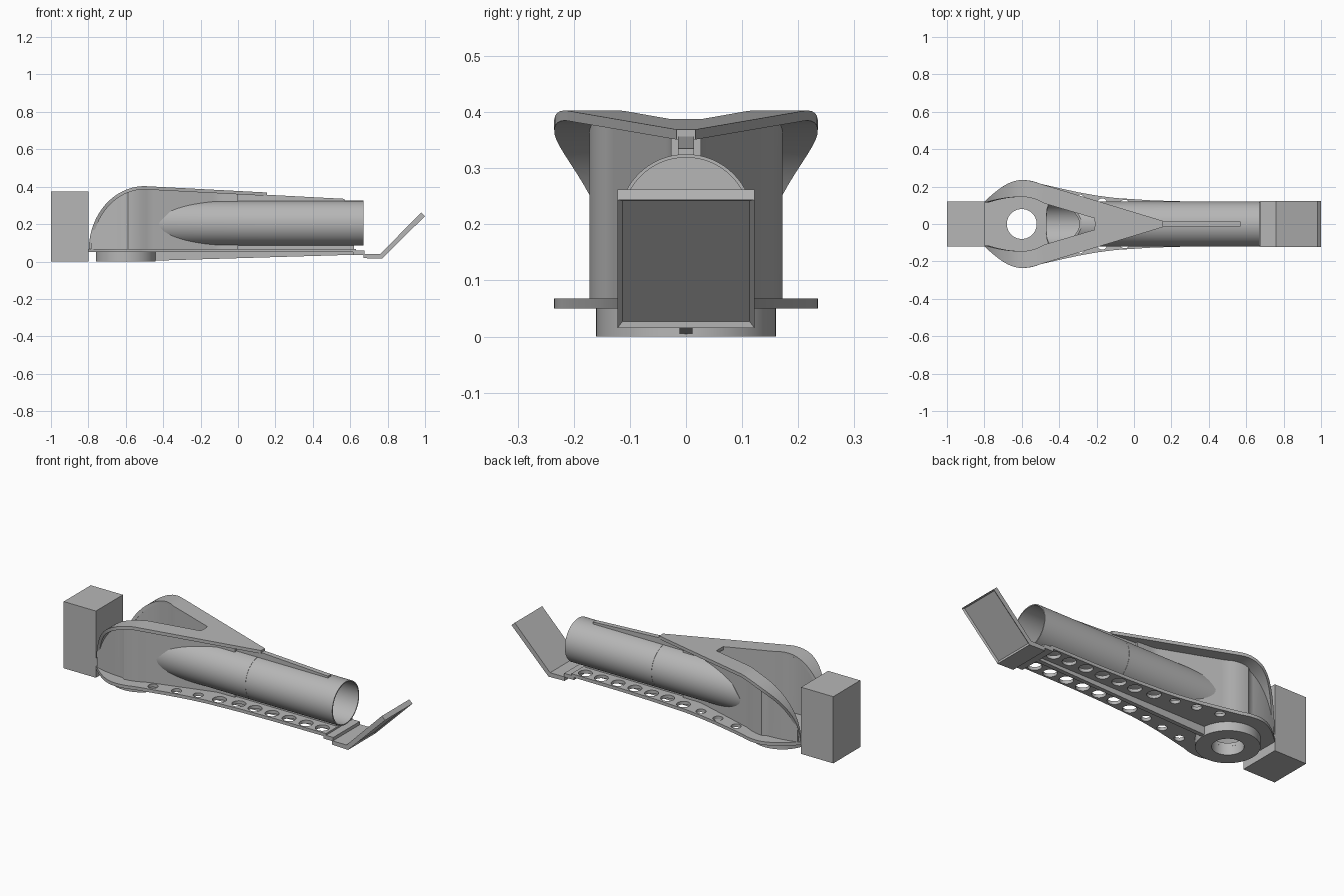
import bpy, bmesh, math
from mathutils import Vector

cube = bpy.data.objects.get("Cube")
if cube:
    bpy.data.objects.remove(cube, do_unlink=True)

grey = bpy.data.materials.new("plain_grey")
grey.use_nodes = True
COLOUR = (0.47, 0.47, 0.47, 1)
grey.diffuse_color = COLOUR
grey.node_tree.nodes["Principled BSDF"].inputs["Base Color"].default_value = COLOUR


def finish(name, bm):
    bmesh.ops.recalc_face_normals(bm, faces=bm.faces)
    mesh = bpy.data.meshes.new(name)
    bm.to_mesh(mesh)
    bm.free()
    obj = bpy.data.objects.new(name, mesh)
    bpy.context.collection.objects.link(obj)
    mesh.materials.append(grey)
    return obj


def smooth(obj):
    bpy.ops.object.select_all(action='DESELECT')
    obj.select_set(True)
    bpy.context.view_layer.objects.active = obj
    bpy.ops.object.shade_smooth_by_angle(angle=math.radians(30))


def loft(name, rings, closed=False):
    """Bridge rings of points; cap both ends unless the loft is closed."""
    bm = bmesh.new()
    loops = [[bm.verts.new(p) for p in ring] for ring in rings]
    n = len(loops[0])
    pairs = list(zip(loops, loops[1:]))
    if closed:
        pairs.append((loops[-1], loops[0]))
    else:
        bm.faces.new(loops[0])
        bm.faces.new(loops[-1])
    for a, b in pairs:
        for i in range(n):
            j = (i + 1) % n
            bm.faces.new((a[i], a[j], b[j], b[i]))
    return finish(name, bm)


def extrude(name, points, depth):
    """Prism from a flat outline along a depth vector."""
    d = Vector(depth)
    return loft(name, [points, [Vector(p) + d for p in points]])


def box(name, x, y, z):
    return extrude(name, [(x[0], y[0], z[0]), (x[1], y[0], z[0]),
                          (x[1], y[1], z[0]), (x[0], y[1], z[0])], (0, 0, z[1] - z[0]))


def interp(table, x):
    if x <= table[0][0]:
        return table[0][1]
    for (x0, y0), (x1, y1) in zip(table, table[1:]):
        if x <= x1:
            return y0 + (y1 - y0) * (x - x0) / (x1 - x0)
    return table[-1][1]


def tube(name, x0, x1, r, ri, start=None):
    """Hollow tube along x, with an optional shaped start."""
    n, zc = 64, 0.205
    rings = []
    for radius, at_end in ((r, 0), (r, 1), (ri, 1), (ri, 0)):
        ring = []
        for k in range(n):
            a = 2 * math.pi * k / n
            z = zc + radius * math.sin(a)
            x = x1 if at_end else (start(z) if start else x0)
            ring.append((x, radius * math.cos(a), z))
        rings.append(ring)
    smooth(loft(name, rings, closed=True))


# Width and height rules shared by the flanges, walls and base
def outer_y(x):
    if x < -0.5:
        return 0.12 + 0.115 * math.cos((x + 0.6) / 0.2 * math.pi / 2) if x < -0.6 \
            else 0.235 - 2.0 * (x + 0.6) ** 2
    return max(0.014, 0.215 - 0.303 * (x + 0.5))


def inner_y(x):
    if x < -0.48:
        return 0.145 - 0.8 * (x + 0.6) ** 2 if x < -0.6 else 0.145 - 2.4 * (x + 0.6) ** 2
    return max(0.0, 0.11 - 0.296 * (x + 0.48))


def top_z(x):
    if x < -0.5:
        t = min(1, (-0.5 - x) / 0.298)
        return 0.06 + 0.343 * math.sqrt(1 - t * t)
    return 0.403 - 0.052 * (x + 0.5)


# Upper flange: arched strip on each side, merging to a point
arc = [math.pi / 2 * k / 20 for k in range(21)]
path = [(-0.5 - 0.298 * math.cos(a), 0.06 + 0.343 * math.sin(a),
         math.cos(a), -math.sin(a)) for a in arc]
path += [(x, top_z(x), 0, -1) for x in (-0.48, -0.4, -0.3, -0.211, -0.209, 0.0, 0.155)]
for side, s in (("left", 1), ("right", -1)):
    rings = []
    for x, z, nx, nz in path:
        yi = 0 if x > -0.21 else inner_y(x)
        yo = outer_y(x)
        xi, zi = x + 0.018 * nx, z + 0.018 * nz
        rings.append([(x, s * yi, z), (x, s * yo, z), (xi, s * yo, zi), (xi, s * yi, zi)])
    smooth(loft(side + "_flange", rings))

    # Side wall between base and flange
    rings = []
    for k in range(41):
        x = -0.785 + 0.785 * k / 40
        yi = inner_y(x)
        yo = yi + (0.015 if x < -0.6 else 0.027)
        zt = max(0.062, top_z(x) - 0.012)
        rings.append([(x, s * yi, 0.055), (x, s * yo, 0.055), (x, s * yo, zt), (x, s * yi, zt)])
    smooth(loft(side + "_wall", rings))

# Main tube, scooped at its open inner end, and its inner partition
tube("rear_tube", 0, 0.13, 0.12, 0.112, lambda z: -0.47 + 0.19 * ((z - 0.085) / 0.24) ** 2)
tube("front_tube", 0.131, 0.67, 0.12, 0.114)
extrude("tube_partition", [(0.12, 0.115 * math.cos(math.pi * k / 24),
                            0.205 + 0.115 * math.sin(math.pi * k / 24)) for k in range(48)],
        (0.01, 0, 0))

# Thin ribs above and below the tube
def rib(name, profile, half):
    extrude(name, [(x, -half, z) for x, z in profile], (0, 2 * half, 0))

rib("top_rib", [(-0.1, 0.322), (0.57, 0.322), (0.57, 0.335), (0.15, 0.357), (-0.1, 0.365)], 0.014)
rib("lower_rib", [(-0.2, 0.06), (0.62, 0.06), (0.62, 0.088), (-0.2, 0.088)], 0.014)
rib("keel", [(-0.46, 0.004), (0.62, 0.036), (0.62, 0.052), (-0.46, 0.052)], 0.012)

# Base plate with pivot hole and two rows of lightening holes
taper = [(-0.5, 0.215), (-0.4, 0.192), (-0.3, 0.17), (-0.2, 0.152), (-0.1, 0.139),
         (0.1, 0.126), (0.3, 0.12), (0.63, 0.118)]
edge = [(-0.8 + 0.02 * k, outer_y(-0.8 + 0.02 * k)) for k in range(15)] + taper
outline = [(x, y, 0.05) for x, y in edge] + [(x, -y, 0.05) for x, y in reversed(edge)]
plate = extrude("base_plate", outline, (0, 0, 0.018))
hole_y = [(-0.42, 0.155), (-0.2, 0.115), (0.05, 0.078), (0.6, 0.072)]
holes = [(-0.6, 0, 0.08)]
for x in (-0.42, -0.29, -0.17, -0.05, 0.06, 0.16, 0.265, 0.37, 0.475, 0.575):
    r = 0.026 if x < -0.1 else 0.036
    holes += [(x, s * interp(hole_y, x), r) for s in (1, -1)]
bm = bmesh.new()
for x, y, r in holes:
    made = bmesh.ops.create_cone(bm, cap_ends=True, segments=40, radius1=r, radius2=r, depth=0.2)
    bmesh.ops.translate(bm, verts=made["verts"], vec=(x, y, 0.06))
cutter = finish("hole_cutter", bm)
cutter.hide_render = True
mod = plate.modifiers.new("holes", 'BOOLEAN')
mod.operation = 'DIFFERENCE'
mod.solver = 'EXACT'
mod.object = cutter
bpy.ops.object.select_all(action='DESELECT')
bpy.context.view_layer.objects.active = plate
plate.select_set(True)
bpy.ops.object.modifier_apply(modifier="holes")
bpy.data.objects.remove(cutter, do_unlink=True)
smooth(plate)

# Pivot ring under the base
ring = [[(-0.6 + r * math.cos(math.pi * k / 32), r * math.sin(math.pi * k / 32), z)
         for k in range(64)] for r, z in ((0.16, 0), (0.16, 0.052), (0.08, 0.052), (0.08, 0))]
smooth(loft("pivot_ring", ring, closed=True))

# End block
box("end_block", (-1, -0.8), (-0.12, 0.12), (0, 0.375))

# Bent end plate with a recessed underside, and its joining bracket
bent = [(0.67, 0.018), (0.77, 0.015), (1.0, 0.243), (0.98, 0.262), (0.76, 0.04), (0.67, 0.04)]
tray = extrude("bent_plate", [(x, -0.122, z) for x, z in bent], (0, 0.244, 0))
bm = bmesh.new()
bm.from_mesh(tray.data)
under = [f for f in bm.faces if f.normal.x > 0.5 and f.normal.z < -0.5]
bmesh.ops.inset_region(bm, faces=under, thickness=0.012, depth=-0.008)
bm.to_mesh(tray.data)
bm.free()
box("bracket", (0.615, 0.675), (-0.118, 0.118), (0.036, 0.058))
